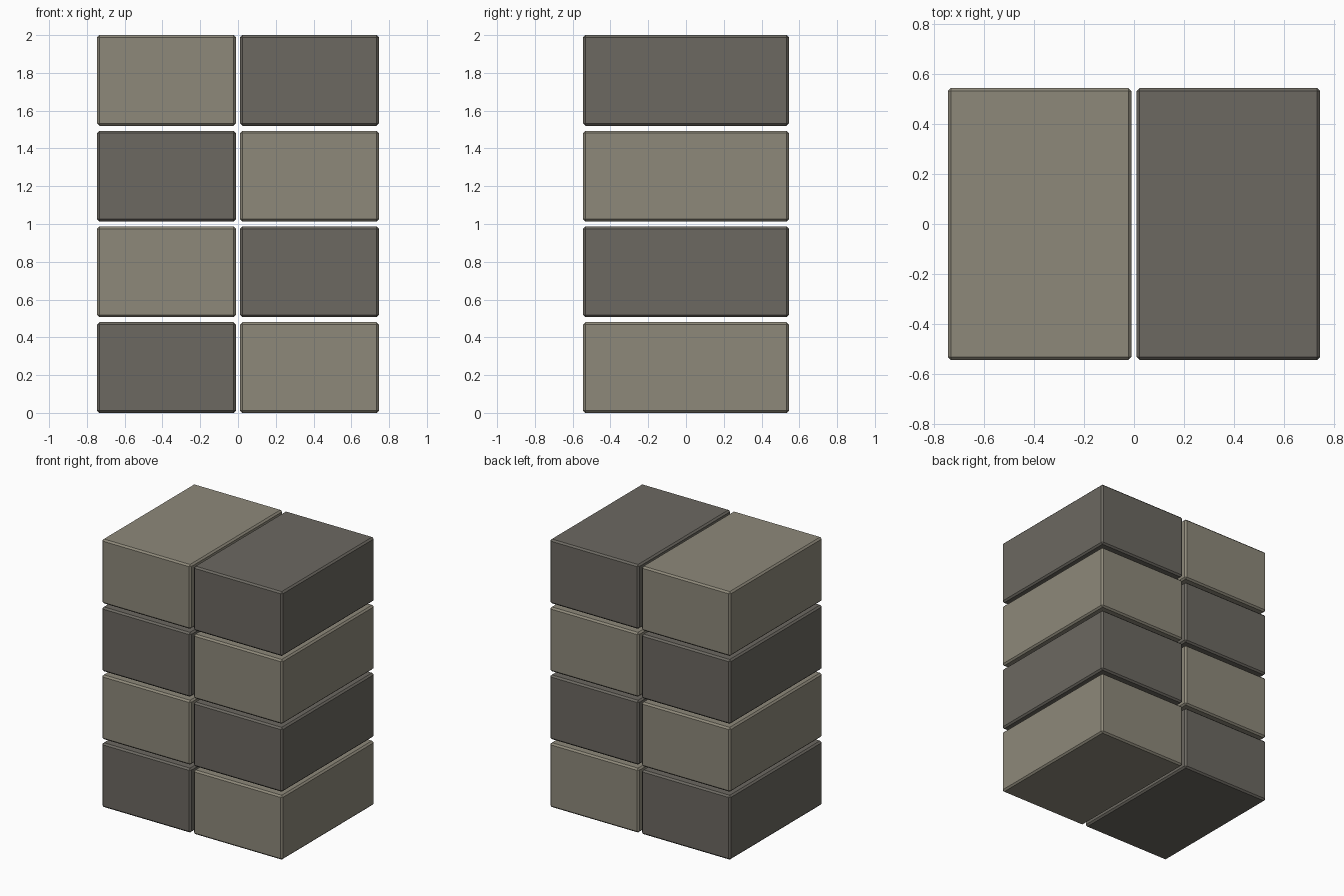
import bpy

if "Cube" in bpy.data.objects:
    bpy.data.objects.remove(bpy.data.objects["Cube"])

WIDTH, DEPTH, HEIGHT = 0.735, 1.09, 0.48
PITCH_X, PITCH_Z = 0.757, (2.0 - HEIGHT) / 3


def material(name, color):
    mat = bpy.data.materials.new(name)
    mat.diffuse_color = color
    mat.use_nodes = True
    mat.node_tree.nodes["Principled BSDF"].inputs["Base Color"].default_value = mat.diffuse_color
    return mat


light = material("light_stone", (0.27, 0.25, 0.195, 1))
dark = material("dark_stone", (0.15, 0.14, 0.12, 1))


# One stone block with chamfered edges
def block(name, x, z, mat):
    bpy.ops.mesh.primitive_cube_add(size=1, location=(x, 0, z))
    ob = bpy.context.object
    ob.name = name
    ob.scale = (WIDTH, DEPTH, HEIGHT)
    bpy.ops.object.transform_apply(location=False, rotation=False, scale=True)
    chamfer = ob.modifiers.new("chamfer", 'BEVEL')
    chamfer.width = 0.012
    chamfer.segments = 1
    ob.data.materials.append(mat)


# Four courses of two blocks, alternating light and dark
for row in range(4):
    for col, side in enumerate(("left", "right")):
        block(f"block_{side}_{row + 1}",
              (col - 0.5) * PITCH_X,
              HEIGHT / 2 + row * PITCH_Z,
              light if (row + col) % 2 else dark)
